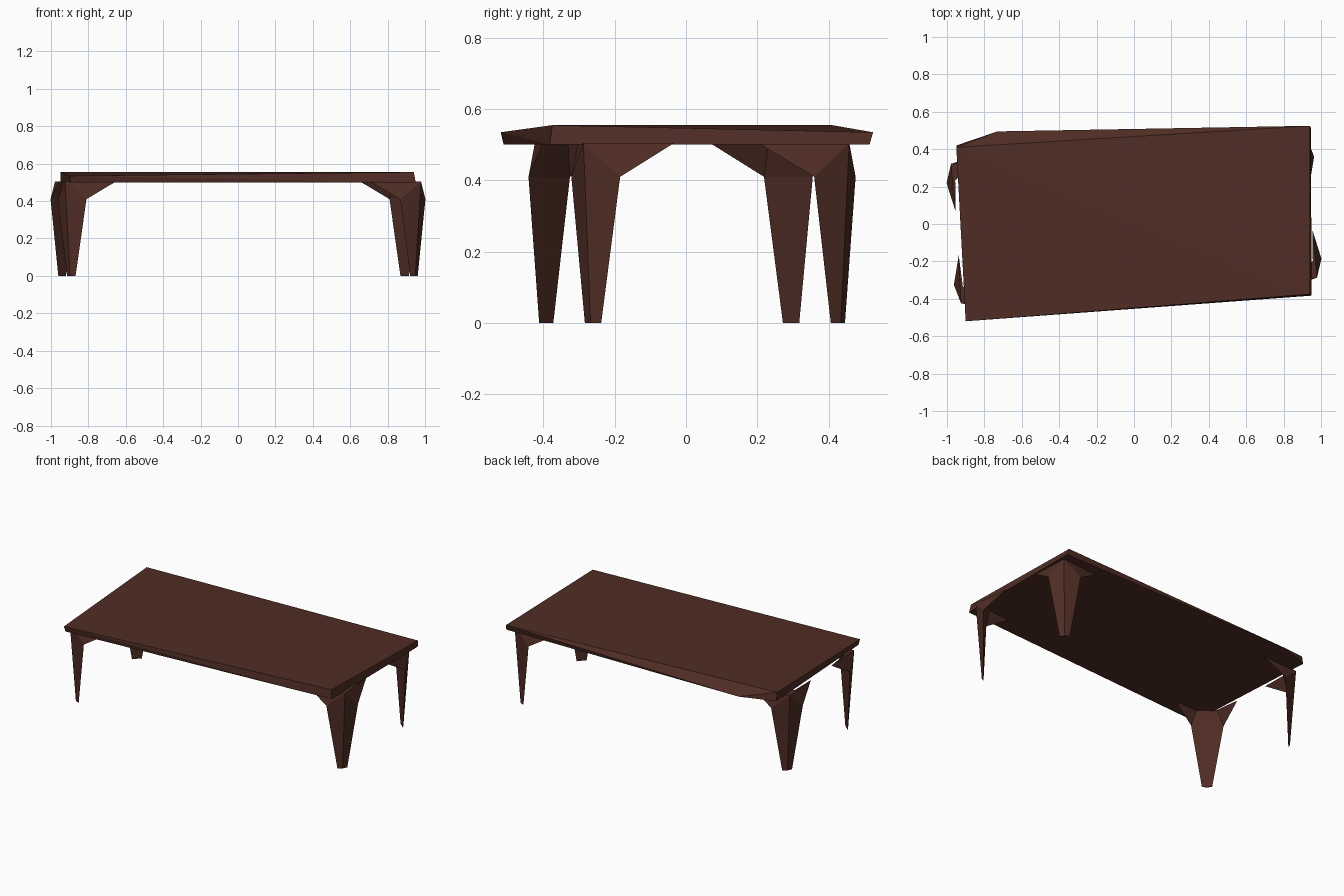
import bpy, bmesh, math
from mathutils import Matrix, Vector

if "Cube" in bpy.data.objects:
    bpy.data.objects.remove(bpy.data.objects["Cube"])

wood = bpy.data.materials.new("dark brown wood")
wood.diffuse_color = (0.078, 0.026, 0.018, 1)
wood.use_nodes = True
wood.node_tree.nodes["Principled BSDF"].inputs["Base Color"].default_value = wood.diffuse_color


def make_object(name, bm):
    bmesh.ops.recalc_face_normals(bm, faces=bm.faces)
    mesh = bpy.data.meshes.new(name)
    bm.to_mesh(mesh)
    bm.free()
    mesh.materials.append(wood)
    obj = bpy.data.objects.new(name, mesh)
    bpy.context.collection.objects.link(obj)
    return obj


# Table top: a slightly skewed, hand-hewn slab with one clipped lower corner
upper = [(-0.95, 0.41, 0.555), (0.94, 0.525, 0.535),
         (0.94, -0.375, 0.555), (-0.90, -0.52, 0.535)]
lower = [(-0.95, 0.42, 0.50), (-0.73, 0.495, 0.50), (0.945, 0.515, 0.50),
         (0.95, -0.383, 0.50), (-0.895, -0.512, 0.50)]
bm = bmesh.new()
for p in upper + lower:
    bm.verts.new(p)
bmesh.ops.convex_hull(bm, input=bm.verts)
make_object("table_top", bm)

# Leg: a tapered diagonal blade, ridged outside, with a bracket wing each way
leg_points = {
    "foot_a": (0.94, 0.323, 0), "foot_b": (0.897, 0.366, 0),
    "foot_ridge": (0.925, 0.352, 0),
    "knee_a": (0.985, 0.273, 0.41), "knee_b": (0.841, 0.40, 0.41),
    "corner": (0.954, 0.374, 0.505),
    "wing_a": (0.948, 0.118, 0.505), "wing_b": (0.68, 0.37, 0.505),
    "inner_a": (0.938, 0.282, 0.505), "inner_b": (0.852, 0.362, 0.505),
}
leg_faces = [
    "foot_a foot_b foot_ridge",
    "foot_a foot_b knee_b knee_a",
    "foot_a foot_ridge corner knee_a",
    "foot_b foot_ridge corner knee_b",
    "corner wing_a knee_a", "corner wing_b knee_b",
    "knee_a wing_a inner_a", "knee_b wing_b inner_b",
    "knee_a knee_b inner_b inner_a",
    "corner wing_a inner_a inner_b wing_b",
]
# The leg frame is turned a little against the grid
turn = Matrix.Translation((0, 0.017, 0)) @ Matrix.Rotation(math.radians(4.1), 4, 'Z')
for side, sx in (("left", -1), ("right", 1)):
    for end, sy in (("front", -1), ("back", 1)):
        bm = bmesh.new()
        v = {k: bm.verts.new(turn @ Vector((x * sx, y * sy, z)))
             for k, (x, y, z) in leg_points.items()}
        for face in leg_faces:
            bm.faces.new([v[k] for k in face.split()])
        make_object(f"{end}_{side}_leg", bm)
